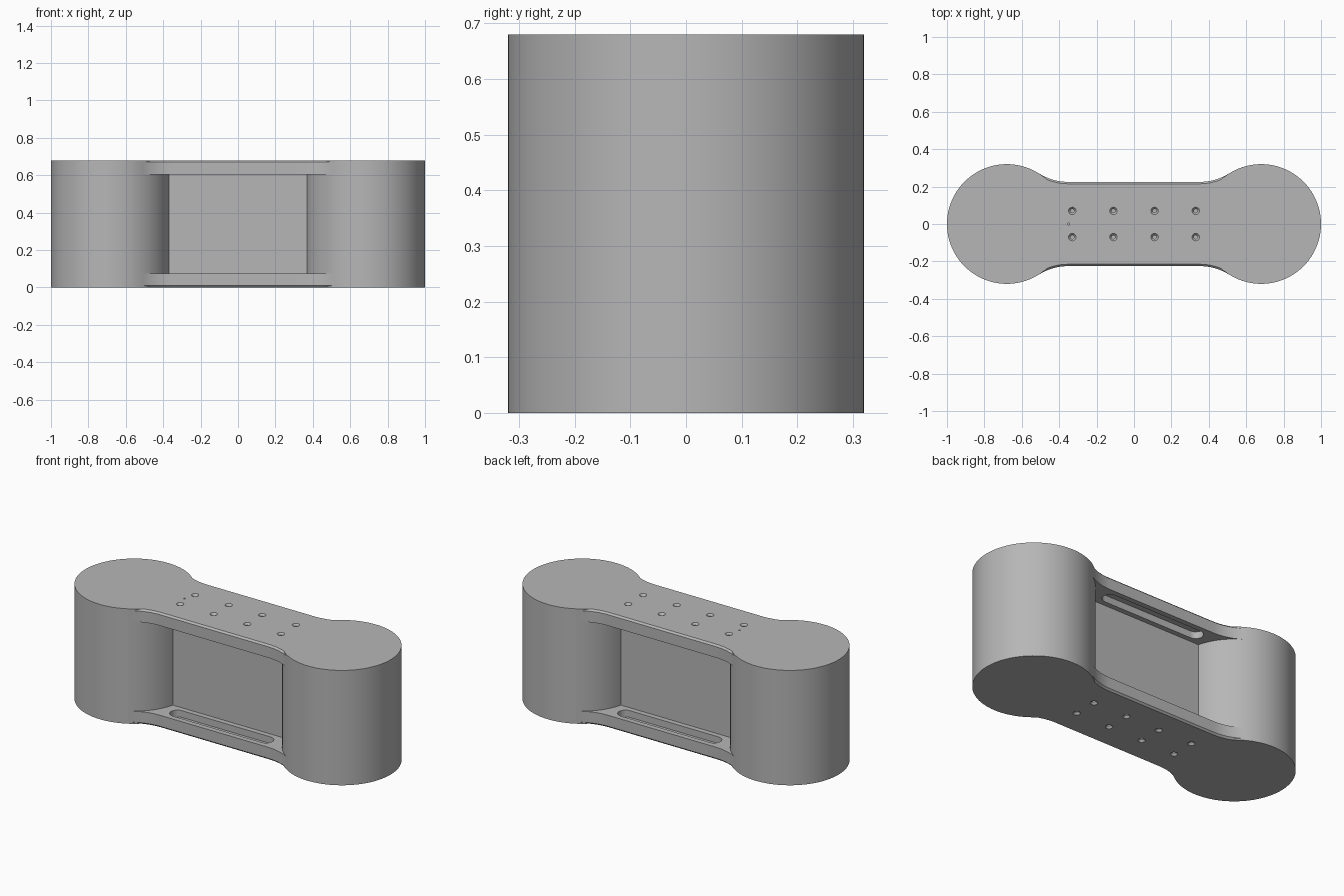
import bpy, bmesh, math

H = 0.68             # overall height
END_X, END_R = 0.68, 0.32
PLATE = 0.075        # thickness of top and bottom plates
NECK_Y = 0.225       # half depth of the neck
WEB_Y = 0.08         # half thickness of the central web
FILLET_X, FILLET_R = 0.35, 0.30

if "Cube" in bpy.data.objects:
    bpy.data.objects.remove(bpy.data.objects["Cube"])

grey = bpy.data.materials.new("plain_grey")
grey.use_nodes = True
colour = (0.47, 0.47, 0.47, 1)
grey.diffuse_color = colour
grey.node_tree.nodes["Principled BSDF"].inputs["Base Color"].default_value = colour


def loft(name, rings):
    """Closed solid through rings of matching points, listed upwards."""
    bm = bmesh.new()
    loops = [[bm.verts.new(p) for p in ring] for ring in rings]
    n = len(loops[0])
    bm.faces.new(loops[0][::-1])
    bm.faces.new(loops[-1])
    for a, b in zip(loops, loops[1:]):
        for i in range(n):
            j = (i + 1) % n
            bm.faces.new((a[i], a[j], b[j], b[i]))
    bmesh.ops.recalc_face_normals(bm, faces=bm.faces)
    mesh = bpy.data.meshes.new(name)
    bm.to_mesh(mesh)
    bm.free()
    mesh.materials.append(grey)
    ob = bpy.data.objects.new(name, mesh)
    bpy.context.collection.objects.link(ob)
    return ob


def circle(x, y, z, r, n):
    return [(x + r * math.cos(math.tau * i / n), y + r * math.sin(math.tau * i / n), z)
            for i in range(n)]


def box(name, x, y0, y1, z0, z1):
    return loft(name, [[(-x, y0, z), (x, y0, z), (x, y1, z), (-x, y1, z)] for z in (z0, z1)])


def neck_outline(inset, z):
    """Waisted outline whose concave fillets run tangent to the round ends."""
    cy, r = NECK_Y + FILLET_R, FILLET_R + inset
    start, end = -math.pi / 2, math.atan2(-cy, END_X - FILLET_X)
    arc = []
    for i in range(13):
        a = start + (end - start) * i / 12
        arc.append((FILLET_X + r * math.cos(a), cy + r * math.sin(a)))
    right = [(x, -y) for x, y in arc] + [(END_X, 0)] + arc[::-1]
    left = [(-x, -y) for x, y in right]
    return [(x, y, z) for x, y in right + left]


def slot_outline(y, z, half, r):
    pts = []
    for i in range(34):
        side = 1 if i < 17 else -1
        a = -math.pi / 2 + math.pi * (i if i < 17 else i - 1) / 16
        pts.append((side * half + r * math.cos(a), y + r * math.sin(a), z))
    return pts


def combine(target, other, operation):
    mod = target.modifiers.new("combine", 'BOOLEAN')
    mod.operation, mod.solver, mod.object = operation, 'EXACT', other
    bpy.context.view_layer.objects.active = target
    bpy.ops.object.modifier_apply(modifier=mod.name)
    bpy.data.objects.remove(other)


# Neck with chamfered top and bottom rims
C = 0.01
body = loft("dumbbell_shaped_body", [neck_outline(C, 0), neck_outline(0, C),
                                     neck_outline(0, H - C), neck_outline(C, H)])

# Side pockets, leaving the plates and central web
for s in (-1, 1):
    y0, y1 = sorted((s * WEB_Y, s * 0.5))
    combine(body, box("pocket", 0.9, y0, y1, PLATE, H - PLATE), 'DIFFERENCE')

# Round ends
for s in (-1, 1):
    end = loft("round_end", [circle(s * END_X, 0, z, END_R, 96) for z in (0, H)])
    combine(body, end, 'UNION')

# Long slots in the inner faces of both plates
for s in (-1, 1):
    for z0, z1 in ((PLATE - 0.04, PLATE + 0.05), (H - PLATE - 0.05, H - PLATE + 0.04)):
        slot = loft("slot", [slot_outline(s * 0.152, z, 0.29, 0.042) for z in (z0, z1)])
        combine(body, slot, 'DIFFERENCE')

# Countersunk screw holes, top and bottom
for x in (-0.33, -0.11, 0.11, 0.33):
    for y in (-0.07, 0.07):
        for base, up in ((0, -1), (H, 1)):
            rings = [circle(x, y, base + up * dz, r, 20)
                     for dz, r in ((-0.06, 0.01), (-0.012, 0.01), (0, 0.02), (0.01, 0.02))]
            combine(body, loft("screw_hole", rings[::up]), 'DIFFERENCE')

# Small locating hole on the top
combine(body, loft("locating_hole", [circle(-0.35, 0, z, 0.006, 12) for z in (H - 0.03, H + 0.01)]),
        'DIFFERENCE')

bpy.ops.object.select_all(action='DESELECT')
body.select_set(True)
bpy.context.view_layer.objects.active = body
bpy.ops.object.shade_smooth_by_angle(angle=math.radians(25))
